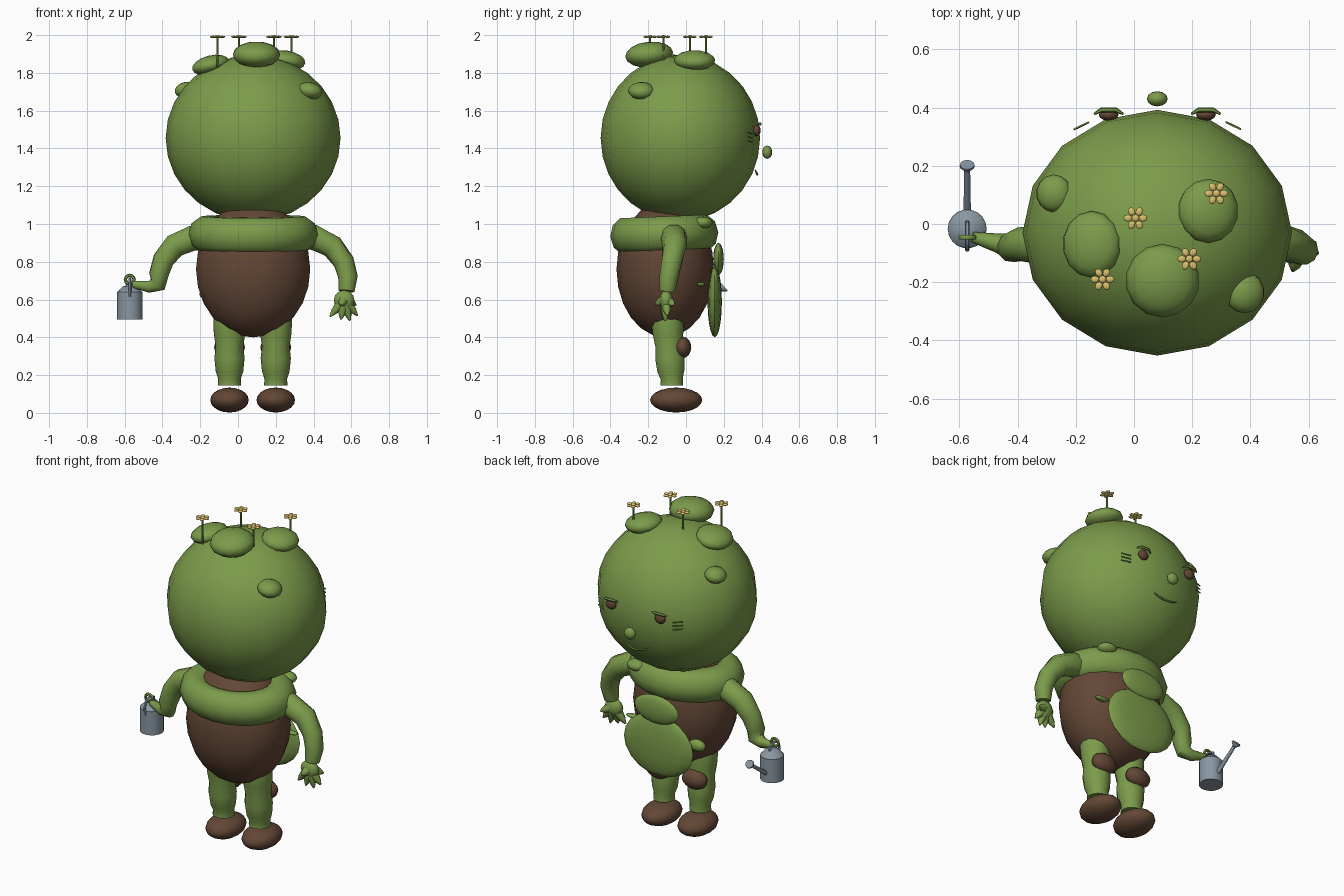
import bpy, bmesh, math
from mathutils import Vector, Matrix, Euler

if "Cube" in bpy.data.objects:
    bpy.data.objects.remove(bpy.data.objects["Cube"])


def mat(name, c):
    m = bpy.data.materials.new(name)
    m.diffuse_color = (*c, 1)
    m.use_nodes = True
    m.node_tree.nodes["Principled BSDF"].inputs["Base Color"].default_value = m.diffuse_color
    return m


GREEN = mat("moss_green", (0.20, 0.33, 0.07))
BROWN = mat("bark_brown", (0.125, 0.063, 0.036))
YELLOW = mat("petal_yellow", (0.70, 0.52, 0.15))
STEEL = mat("watering_can_grey", (0.25, 0.31, 0.36))
CX = 0.08  # body centre line


def finish(bm, name, m, angle=60):
    bmesh.ops.recalc_face_normals(bm, faces=bm.faces)
    me = bpy.data.meshes.new(name)
    bm.to_mesh(me)
    bm.free()
    me.materials.append(m)
    ob = bpy.data.objects.new(name, me)
    bpy.context.collection.objects.link(ob)
    bpy.ops.object.select_all(action='DESELECT')
    ob.select_set(True)
    bpy.context.view_layer.objects.active = ob
    bpy.ops.object.shade_smooth_by_angle(angle=math.radians(angle))
    return ob


def add_ball(bm, loc, size, rot=(0, 0, 0), seg=16, rings=10):
    mx = Matrix.LocRotScale(Vector(loc), Euler(rot), Vector(size))
    bmesh.ops.create_uvsphere(bm, u_segments=seg, v_segments=rings, radius=1, matrix=mx)


def ball(name, loc, size, m, rot=(0, 0, 0), seg=16, rings=10):
    bm = bmesh.new()
    add_ball(bm, loc, size, rot, seg, rings)
    return finish(bm, name, m)


def add_tube(bm, pts, radii, seg=10):
    pts = [Vector(p) for p in pts]
    rings = []
    for i, p in enumerate(pts):
        t = pts[min(i + 1, len(pts) - 1)] - pts[max(i - 1, 0)]
        q = t.to_track_quat('Z', 'Y')
        rings.append([bm.verts.new(p + q @ Vector((math.cos(a) * radii[i], math.sin(a) * radii[i], 0)))
                      for a in (2 * math.pi * k / seg for k in range(seg))])
    for a, b in zip(rings, rings[1:]):
        # match ring starts so the skin does not twist
        off = min(range(seg), key=lambda o: sum((a[k].co - b[(k + o) % seg].co).length for k in range(seg)))
        for k in range(seg):
            bm.faces.new((a[k], a[(k + 1) % seg], b[(k + 1 + off) % seg], b[(k + off) % seg]))
    bm.faces.new(rings[0])
    bm.faces.new(rings[-1])


def tube(name, pts, radii, m, seg=10):
    bm = bmesh.new()
    add_tube(bm, pts, radii, seg)
    return finish(bm, name, m, 50)


def torus(name, loc, major, minor, m, scale=(1, 1, 1), rot=(0, 0, 0), seg=20, sides=10):
    bm = bmesh.new()
    mx = Matrix.LocRotScale(Vector(loc), Euler(rot), Vector(scale))
    g = [[bm.verts.new(mx @ Vector(((major + minor * math.cos(v)) * math.cos(u),
                                    (major + minor * math.cos(v)) * math.sin(u), minor * math.sin(v))))
          for v in (2 * math.pi * j / sides for j in range(sides))]
         for u in (2 * math.pi * i / seg for i in range(seg))]
    for i in range(seg):
        for j in range(sides):
            n, k = (i + 1) % seg, (j + 1) % sides
            bm.faces.new((g[i][j], g[n][j], g[n][k], g[i][k]))
    return finish(bm, name, m)


# Head, body and shoulder collar
ball("head", (CX, -0.03, 1.455), (0.463, 0.422, 0.44), GREEN, seg=16, rings=14)
ball("body", (CX, -0.11, 0.76), (0.307, 0.258, 0.36), BROWN, seg=18, rings=12)
torus("collar", (CX, -0.115, 0.945), 0.245, 0.1, GREEN, scale=(1, 0.83, 1), rot=(0.04, 0, 0))

# Moss clumps on the head
for i, (loc, size, rot) in enumerate([
        ((0.098, -0.195, 1.897), (0.127, 0.127, 0.068), (0.1, 0, 0)),
        ((-0.145, -0.07, 1.842), (0.103, 0.115, 0.05), (0, -0.25, 0)),
        ((0.255, 0.045, 1.866), (0.105, 0.11, 0.052), (0, 0.15, 0)),
        ((0.38, -0.235, 1.705), (0.069, 0.072, 0.045), (0, 0.2, 0)),
        ((-0.275, 0.105, 1.71), (0.062, 0.065, 0.042), (0, -0.2, 0))]):
    ball(f"moss_clump_{i + 1}", loc, size, GREEN, rot, 14, 8)

# Flowers: stem, centre and six petals
for i, (x, y) in enumerate([(-0.108, -0.19), (0.005, 0.02), (0.19, -0.12), (0.283, 0.105)]):
    tube(f"flower_stem_{i + 1}", [(x, y, 1.83), (x, y, 1.99)], [0.006] * 2, GREEN, 6)
    bm = bmesh.new()
    add_ball(bm, (x, y, 1.992), (0.014, 0.014, 0.008), seg=8, rings=5)
    for k in range(6):
        a = k * math.pi / 3
        add_ball(bm, (x + 0.026 * math.cos(a), y + 0.026 * math.sin(a), 1.991),
                 (0.016, 0.013, 0.006), (0, 0, a), 8, 5)
    finish(bm, f"flower_{i + 1}", YELLOW)

# Legs, shoes and knee patches
for side, x in (("left", -0.045), ("right", 0.20)):
    tube(f"{side}_leg", [(x, -0.1, 0.56), (x, -0.098, 0.48), (x, -0.095, 0.42), (x, -0.09, 0.35),
                         (x, -0.085, 0.29), (x, -0.08, 0.22), (x, -0.075, 0.18), (x, -0.075, 0.145)],
         [0.08, 0.086, 0.083, 0.073, 0.08, 0.073, 0.06, 0.062], GREEN, 14)
    ball(f"{side}_shoe", (x, -0.052, 0.068), (0.102, 0.138, 0.066), BROWN)
    ball(f"{side}_knee_patch", (x, -0.02, 0.347), (0.082, 0.048, 0.058), BROWN, seg=12, rings=8)

# Arms
tube("left_arm", [(-0.12, -0.08, 0.925), (-0.24, -0.075, 0.925), (-0.335, -0.07, 0.885), (-0.395, -0.07, 0.81),
                  (-0.42, -0.08, 0.73), (-0.425, -0.075, 0.68), (-0.47, -0.065, 0.668), (-0.555, -0.045, 0.68)],
     [0.065, 0.07, 0.066, 0.058, 0.052, 0.046, 0.033, 0.018], GREEN)
torus("left_grip", (-0.573, -0.045, 0.705), 0.023, 0.009, GREEN, rot=(math.pi / 2, 0, 0), seg=12, sides=6)
tube("right_arm", [(0.28, -0.08, 0.925), (0.40, -0.065, 0.93), (0.50, -0.06, 0.88), (0.56, -0.075, 0.80),
                   (0.582, -0.09, 0.72), (0.575, -0.1, 0.645)],
     [0.065, 0.07, 0.064, 0.056, 0.052, 0.042], GREEN)

# Open right hand with pointed fingers
bm = bmesh.new()
add_ball(bm, (0.562, -0.105, 0.595), (0.058, 0.036, 0.055), seg=10, rings=6)
for tip in [(0.487, -0.11, 0.51), (0.545, -0.12, 0.495), (0.592, -0.11, 0.488),
            (0.632, -0.1, 0.515), (0.625, -0.062, 0.57), (0.545, -0.163, 0.575)]:
    t = Vector(tip)
    add_tube(bm, [Vector((0.562, -0.105, 0.60)).lerp(t, 0.2), Vector((0.562, -0.105, 0.60)).lerp(t, 0.7), t],
             [0.03, 0.02, 0.005], 6)
finish(bm, "right_hand", GREEN)

# Watering can
wx, wy = -0.573, -0.017
tube("can_body", [(wx, wy, 0.495), (wx, wy, 0.64)], [0.067] * 2, STEEL, 18)
tube("can_shoulder", [(wx, wy, 0.64), (wx, wy, 0.672)], [0.066, 0.035], STEEL, 18)
tube("can_handle", [(wx, -0.075, 0.60), (wx, -0.088, 0.66), (wx, -0.07, 0.70), (wx, -0.035, 0.71),
                    (wx, 0.0, 0.695), (wx, 0.01, 0.655)], [0.008] * 6, STEEL, 6)
tube("can_spout", [(wx, 0.03, 0.54), (wx, 0.195, 0.66)], [0.013, 0.01], STEEL, 8)
tube("can_rose", [(wx, 0.185, 0.652), (wx, 0.198, 0.662), (wx, 0.204, 0.667)], [0.011, 0.026, 0.025], STEEL, 12)

# Face: eyes, lids, cheek strokes, nose and mouth
for side, s in (("left", -1), ("right", 1)):
    x = CX + s * 0.167
    ball(f"{side}_eye", (x, 0.375, 1.495), (0.034, 0.02, 0.031), BROWN, seg=12, rings=8)
    tube(f"{side}_eyelid", [(x - 0.05, 0.378, 1.522), (x - 0.025, 0.392, 1.53), (x + 0.025, 0.392, 1.53),
                            (x + 0.05, 0.378, 1.522)], [0.004, 0.009, 0.009, 0.004], GREEN, 6)
    for k in range(3):
        z = 1.485 - 0.022 * k
        tube(f"{side}_cheek_stroke_{k + 1}", [(CX + s * 0.235, 0.35, z - 0.008), (CX + s * 0.287, 0.325, z)],
             [0.004] * 2, GREEN, 5)
ball("nose", (CX, 0.43, 1.38), (0.036, 0.026, 0.035), GREEN, seg=12, rings=8)
tube("mouth", [(CX + 0.08 * t, 0.378 - 0.012 * t * t, 1.262 + 0.024 * t * t) for t in (-1, -.6, -.2, .2, .6, 1)],
     [0.003, 0.006, 0.006, 0.006, 0.006, 0.003], GREEN, 6)

# Leaves over the belly and collar
ball("belly_leaf", (CX, 0.152, 0.588), (0.235, 0.038, 0.188), GREEN)
ball("chest_leaf", (CX, 0.172, 0.815), (0.15, 0.028, 0.085), GREEN)
ball("collar_leaf", (0.27, 0.09, 1.007), (0.06, 0.05, 0.032), GREEN, seg=12, rings=8)
ball("side_leaf_left", (-0.15, 0.105, 0.63), (0.055, 0.03, 0.035), GREEN, seg=12, rings=8)
ball("side_leaf_right", (0.30, 0.08, 0.68), (0.05, 0.02, 0.012), GREEN, seg=12, rings=8)
